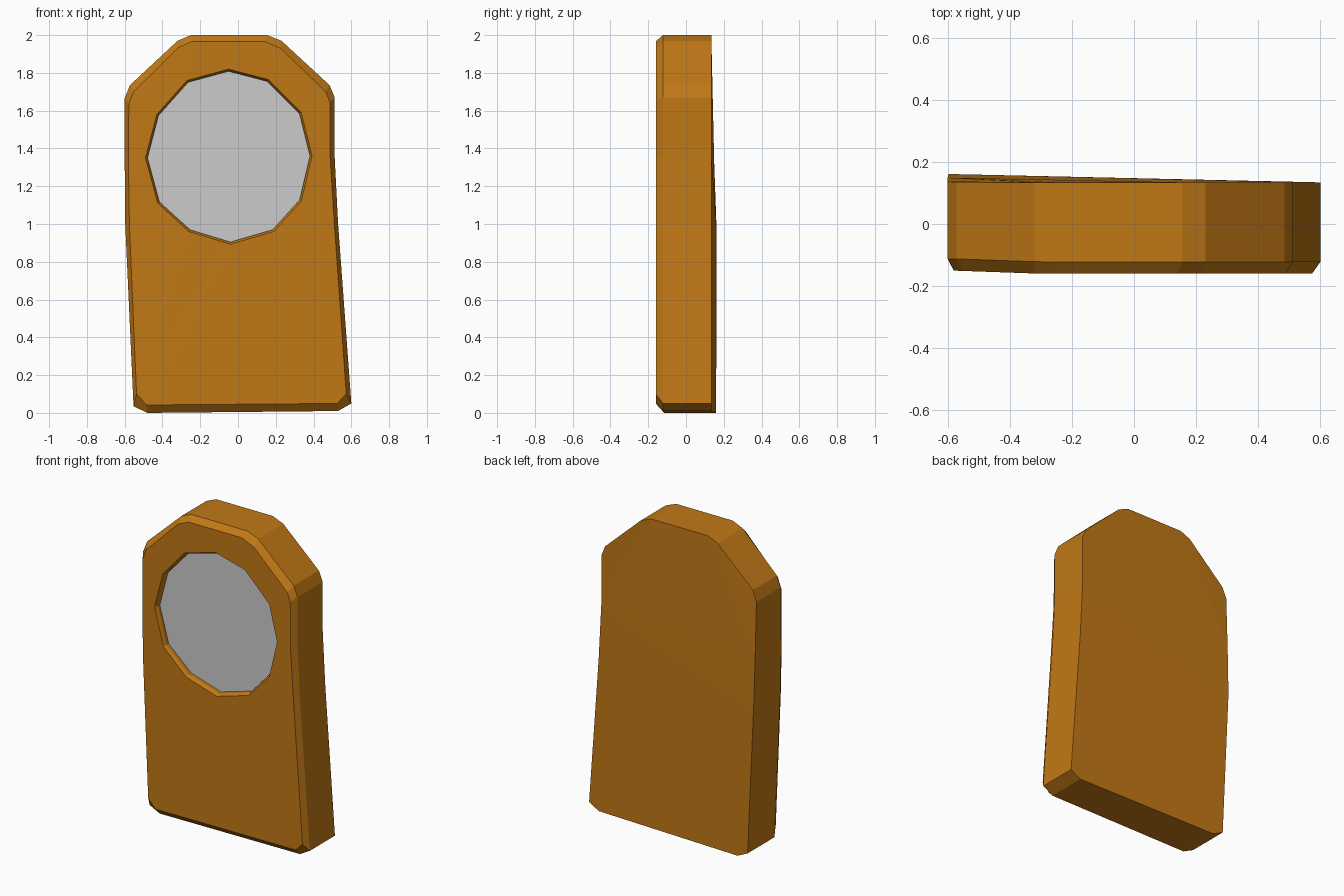
import bpy, bmesh

if "Cube" in bpy.data.objects:
    bpy.data.objects.remove(bpy.data.objects["Cube"])

# Outlines (x, z), counter-clockwise seen from the front
OUTER = [(-0.48, 0.0), (0.53, 0.01), (0.60, 0.05), (0.53, 1.0), (0.512, 1.35),
         (0.512, 1.67), (0.485, 1.735), (0.23, 1.97), (0.155, 2.0), (-0.25, 2.0),
         (-0.32, 1.97), (-0.572, 1.735), (-0.60, 1.665), (-0.60, 1.33),
         (-0.597, 1.0), (-0.553, 0.035)]
INNER = [(-0.485, 0.042), (0.525, 0.05), (0.573, 0.10), (0.51, 1.0), (0.488, 1.35),
         (0.486, 1.645), (0.465, 1.70), (0.225, 1.93), (0.14, 1.967), (-0.24, 1.967),
         (-0.315, 1.935), (-0.553, 1.70), (-0.578, 1.635), (-0.58, 1.33),
         (-0.575, 1.0), (-0.537, 0.10)]
HOLE = [(-0.05, 1.82), (0.16, 1.765), (0.335, 1.59), (0.392, 1.36), (0.335, 1.12),
        (0.19, 0.96), (-0.04, 0.893), (-0.26, 0.96), (-0.425, 1.11), (-0.49, 1.35),
        (-0.43, 1.58), (-0.27, 1.76)]
CENTRE = (-0.05, 1.357)


def clamp(v):
    return max(0.0, min(1.0, v))


def front_y(x, z):
    return -0.16 + 0.01 * clamp((-x - 0.3) / 0.28)


def back_y(x, z):
    return 0.134 + 0.027 * clamp((0.6 - x) / 1.2) * clamp((1.75 - z) / 0.75)


def shrink(pts, f):
    return [(CENTRE[0] + (x - CENTRE[0]) * f, CENTRE[1] + (z - CENTRE[1]) * f) for x, z in pts]


def loop(bm, pts, y_func):
    return [bm.verts.new((x, y_func(x, z), z)) for x, z in pts]


def bridge(bm, a, b):
    n = len(a)
    for i in range(n):
        j = (i + 1) % n
        bm.faces.new((a[i], a[j], b[j], b[i]))


def loop_edges(bm, vs):
    return [bm.edges.get((vs[i], vs[(i + 1) % len(vs)])) for i in range(len(vs))]


def make(name, bm, colour=None):
    bmesh.ops.recalc_face_normals(bm, faces=bm.faces[:])
    mesh = bpy.data.meshes.new(name)
    bm.to_mesh(mesh)
    bm.free()
    ob = bpy.data.objects.new(name, mesh)
    bpy.context.collection.objects.link(ob)
    if colour:
        mat = bpy.data.materials.new(name + "_colour")
        mat.diffuse_color = colour
        mat.use_nodes = True
        mat.node_tree.nodes["Principled BSDF"].inputs["Base Color"].default_value = mat.diffuse_color
        mesh.materials.append(mat)


# Wooden frame: back, sides, front chamfer
bm = bmesh.new()
back = loop(bm, OUTER, back_y)
side = loop(bm, OUTER, lambda x, z: front_y(x, z) + 0.038)
front = loop(bm, INNER, front_y)
bridge(bm, back, side)
bridge(bm, side, front)

# Round recess with a slanted rim
rim = loop(bm, HOLE, front_y)
wall = loop(bm, shrink(HOLE, 0.975), lambda x, z: front_y(x, z) + 0.02)
floor = loop(bm, shrink(HOLE, 0.975), lambda x, z: -0.09)
bridge(bm, rim, wall)
bridge(bm, wall, floor)
bm.faces.new(floor)

# Front face around the recess, and the back face
bmesh.ops.triangle_fill(bm, use_beauty=True, normal=(0, -1, 0),
                        edges=loop_edges(bm, front) + loop_edges(bm, rim))
bmesh.ops.triangle_fill(bm, use_beauty=True, normal=(0, 1, 0), edges=loop_edges(bm, back))
make("wooden_frame", bm, (0.53, 0.19, 0.008, 1))

# Mirror glass
bm = bmesh.new()
bm.faces.new(loop(bm, shrink(HOLE, 0.976), lambda x, z: -0.115))
for f in bm.faces:
    if f.normal.y > 0:
        f.normal_flip()
make("mirror_glass", bm)
